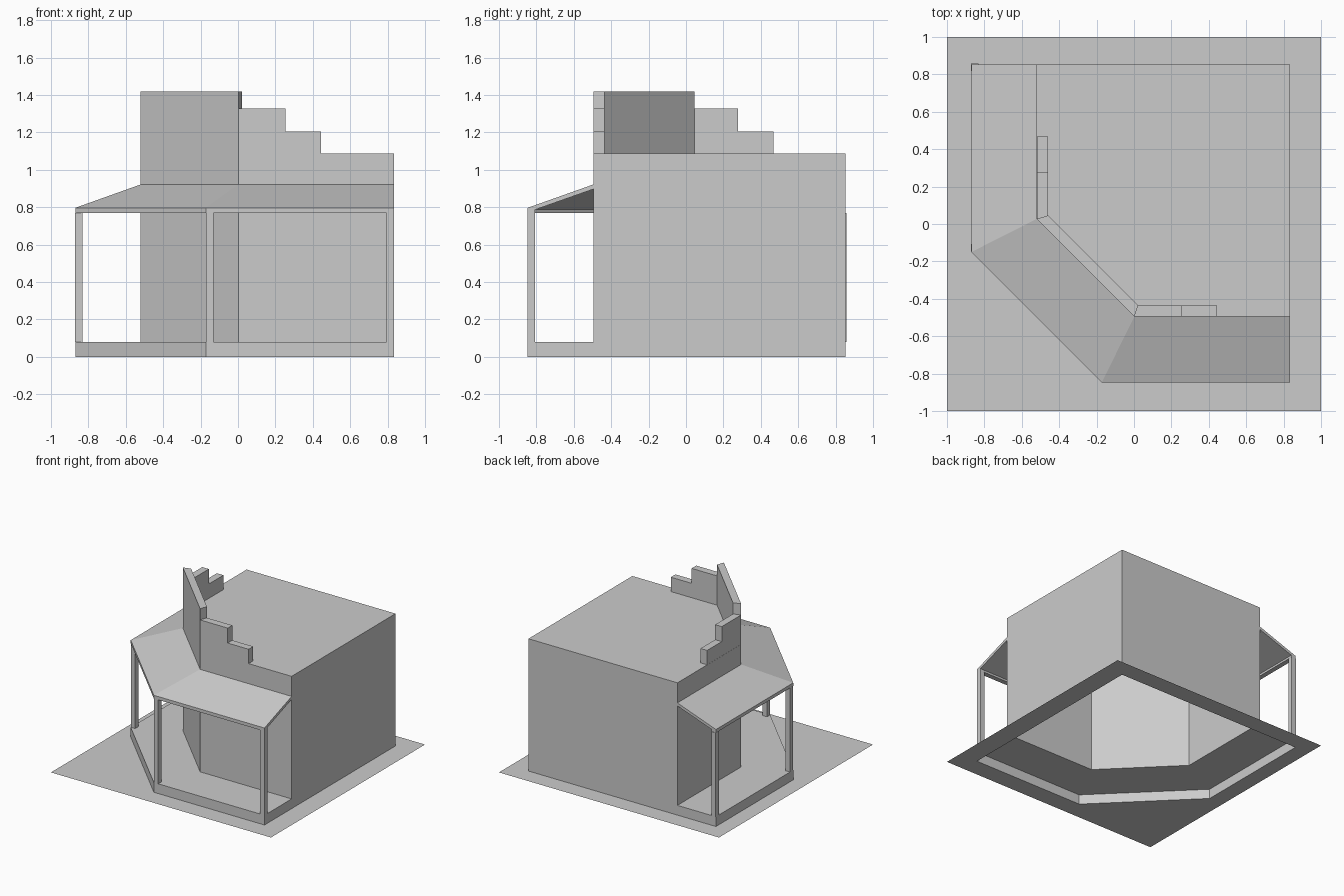
import bpy, bmesh

if "Cube" in bpy.data.objects:
    bpy.data.objects.remove(bpy.data.objects["Cube"])

FLOOR, BEAM, EAVE, TOP = 0.08, 0.77, 0.797, 1.087
WALL = [(-0.52, 0.854), (-0.52, 0.027), (0.002, -0.495), (0.834, -0.495)]
OUTER = [(-0.87, 0.854), (-0.87, -0.15), (-0.172, -0.847), (0.834, -0.847)]
BACK = (0.834, 0.854)


def swap(p):
    """Mirror a plan point across the diagonal symmetry line."""
    return (p[1] - 0.024, p[0] + 0.024)


def finish(name, bm, up=False):
    bmesh.ops.remove_doubles(bm, verts=bm.verts, dist=0.0005)
    bmesh.ops.recalc_face_normals(bm, faces=bm.faces)
    bm.normal_update()
    if up:
        top = max(bm.faces, key=lambda f: f.calc_center_median().z)
        if top.normal.z < 0:
            bmesh.ops.reverse_faces(bm, faces=bm.faces)
    me = bpy.data.meshes.new(name)
    bm.to_mesh(me)
    bm.free()
    ob = bpy.data.objects.new(name, me)
    bpy.context.collection.objects.link(ob)
    return ob


def face(bm, pts):
    return bm.faces.new([bm.verts.new(p) for p in pts])


def strip(bm, path, z0, z1):
    """Vertical walls along a plan path."""
    for a, b in zip(path, path[1:]):
        face(bm, [(*a, z0), (*b, z0), (*b, z1), (*a, z1)])


def prism(name, plan, z0, z1):
    bm = bmesh.new()
    strip(bm, plan + plan[:1], z0, z1)
    face(bm, [(*p, z1) for p in plan])
    face(bm, [(*p, z0) for p in plan])
    finish(name, bm)


# Ground slab sheet with the footprint cut out
bm = bmesh.new()
for loop in ([(-1, -1), (1, -1), (1, 1), (-1, 1)], OUTER + [BACK]):
    vs = [bm.verts.new((*p, 0)) for p in loop]
    for i, v in enumerate(vs):
        bm.edges.new((v, vs[i - 1]))
bmesh.ops.triangle_fill(bm, edges=bm.edges[:], use_beauty=True, normal=(0, 0, 1))
finish("ground_sheet", bm, up=True)

# Main building body, open underneath
bm = bmesh.new()
strip(bm, WALL, FLOOR, TOP)
strip(bm, [WALL[-1], BACK, WALL[0]], 0, TOP)
face(bm, [(*p, TOP) for p in WALL + [BACK]])
finish("building_body", bm, up=True)

# Raised porch floor with its kerb
bm = bmesh.new()
strip(bm, [WALL[0]] + OUTER + [WALL[-1]], 0, FLOOR)
for i in range(3):
    face(bm, [(*p, FLOOR) for p in (WALL[i], OUTER[i], OUTER[i + 1], WALL[i + 1])])
finish("porch_floor", bm, up=True)

# Sloped porch roof with edge beam: (fraction outward, height) swept around
profile = [(0, 0.922), (1, EAVE), (1, BEAM), (0.886, BEAM), (0.886, 0.787), (0, 0.897)]
bm = bmesh.new()
rings = []
for w, o in zip(WALL, OUTER):
    rings.append([bm.verts.new((w[0] + (o[0] - w[0]) * f, w[1] + (o[1] - w[1]) * f, z))
                  for f, z in profile])
for a, b in zip(rings, rings[1:]):
    for i in range(len(profile)):
        bm.faces.new([a[i - 1], a[i], b[i], b[i - 1]])
bm.faces.new(rings[0])
bm.faces.new(rings[-1])
finish("porch_roof", bm)

# Posts and stepped parapets, mirrored across the diagonal
s = 0.04
inner = (0.022, -0.435)
for side, m in (("right", lambda p: p), ("left", swap)):
    for label, x in (("corner", -0.172), ("end", 0.794)):
        y = -0.847
        plan = [(x, y), (x + s, y), (x + s, y + s), (x, y + s)]
        prism(f"{side}_{label}_post", [m(p) for p in plan], FLOOR, BEAM)
    steps = [("upper", WALL[2], (0.253, -0.495), (0.253, -0.435), inner, 1.328),
             ("lower", (0.253, -0.495), (0.443, -0.495), (0.443, -0.435), (0.253, -0.435), 1.205)]
    for label, a, b, c, d, z in steps:
        prism(f"{side}_{label}_parapet", [m(p) for p in (a, b, c, d)], TOP, z)

# Tall parapet on the diagonal front
prism("center_parapet", [WALL[1], WALL[2], inner, swap(inner)], TOP, 1.42)
